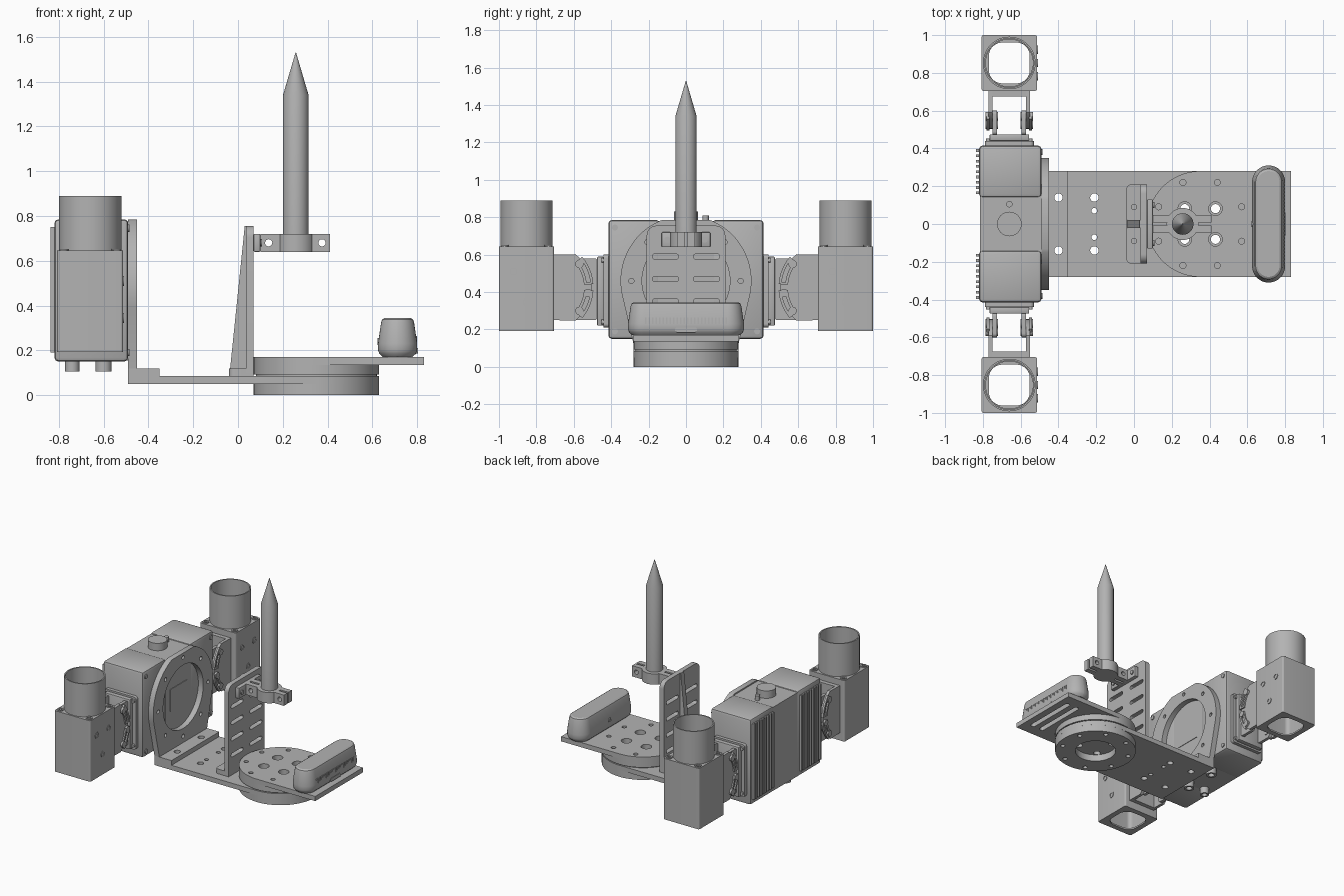
import bpy, bmesh
from math import sin, cos, pi, radians

cube = bpy.data.objects.get("Cube")
if cube:
    bpy.data.objects.remove(cube, do_unlink=True)

grey = bpy.data.materials.new("machined grey")
grey.use_nodes = True
grey.diffuse_color = (0.45, 0.45, 0.45, 1)
grey.node_tree.nodes["Principled BSDF"].inputs["Base Color"].default_value = (0.45, 0.45, 0.45, 1)
made = []


def finish(name, bm):
    bmesh.ops.remove_doubles(bm, verts=bm.verts, dist=1e-5)
    bmesh.ops.recalc_face_normals(bm, faces=bm.faces)
    mesh = bpy.data.meshes.new(name)
    bm.to_mesh(mesh)
    bm.free()
    mesh.materials.append(grey)
    ob = bpy.data.objects.new(name, mesh)
    bpy.context.collection.objects.link(ob)
    made.append(ob)
    return ob


def arc(u, v, r, a0, a1, n=24):
    return [(u + r * cos(radians(a0 + (a1 - a0) * i / n)),
             v + r * sin(radians(a0 + (a1 - a0) * i / n))) for i in range(n + 1)]


def circ(u, v, r, n=32):
    return arc(u, v, r, 0, 360, n)[:-1]


def rect(u0, v0, u1, v1, r=0.0):
    if r == 0:
        return [(u0, v0), (u1, v0), (u1, v1), (u0, v1)]
    pts = []
    for u, v, a in ((u1 - r, v1 - r, 0), (u0 + r, v1 - r, 90), (u0 + r, v0 + r, 180), (u1 - r, v0 + r, 270)):
        pts += arc(u, v, r, a, a + 90, 8)
    return pts


def slab(name, loops, lo, hi, axis="Z"):
    """Extrude an outline with holes along an axis; X uses (y, z), Y uses (x, z)."""
    cu = bpy.data.curves.new(name, "CURVE")
    cu.dimensions, cu.fill_mode, cu.extrude = "2D", "BOTH", (hi - lo) / 2
    for pts in loops:
        sp = cu.splines.new("POLY")
        sp.points.add(len(pts) - 1)
        for p, (u, v) in zip(sp.points, pts):
            p.co = (u, v, 0, 1)
        sp.use_cyclic_u = True
    tmp = bpy.data.objects.new(name + "_tmp", cu)
    bpy.context.collection.objects.link(tmp)
    mesh = bpy.data.meshes.new_from_object(tmp.evaluated_get(bpy.context.evaluated_depsgraph_get()))
    bm = bmesh.new()
    bm.from_mesh(mesh)
    bpy.data.objects.remove(tmp)
    bpy.data.curves.remove(cu)
    bpy.data.meshes.remove(mesh)
    for vert in bm.verts:
        u, v, w = vert.co
        w += (lo + hi) / 2
        vert.co = {"Z": (u, v, w), "X": (w, u, v), "Y": (u, w, v)}[axis]
    return finish(name, bm)


def box(name, x0, x1, y0, y1, z0, z1, bevel=0.0):
    bm = bmesh.new()
    bmesh.ops.create_cube(bm, size=1)
    for v in bm.verts:
        v.co = ((x0 + x1) / 2 + v.co.x * abs(x1 - x0), (y0 + y1) / 2 + v.co.y * abs(y1 - y0),
                (z0 + z1) / 2 + v.co.z * (z1 - z0))
    if bevel:
        bmesh.ops.bevel(bm, geom=bm.edges[:], offset=bevel, segments=2, affect="EDGES", profile=0.5)
    return finish(name, bm)


def loft(name, rings):
    """Skin a stack of equal-length rings given as (outline, z)."""
    bm = bmesh.new()
    rows = [[bm.verts.new((x, y, z)) for x, y in pts] for pts, z in rings]
    for a, b in zip(rows, rows[1:]):
        for i in range(len(a)):
            j = (i + 1) % len(a)
            bm.faces.new((a[i], a[j], b[j], b[i]))
    bm.faces.new(rows[0])
    bm.faces.new(rows[-1])
    return finish(name, bm)


# Base plate, lower disc and pad
CX, R = 0.35, 0.28
bolts = [circ(CX + 0.238 * cos(radians(a + 22.5)), 0.238 * sin(radians(a + 22.5)), 0.016, 16) for a in range(0, 360, 45)]
wide = [circ(CX + 0.115 * cos(radians(a)), 0.115 * sin(radians(a)), 0.036) for a in range(45, 360, 90)]
through = [circ(CX + 0.115 * cos(radians(a)), 0.115 * sin(radians(a)), 0.024) for a in range(45, 360, 90)]
pad_holes = [circ(-0.4, y, 0.022) for y in (-0.14, 0.14)]
plate_holes = pad_holes + [circ(-0.21, s * y, r) for s in (1, -1) for y, r in ((0.14, 0.022), (0.07, 0.015))]
slab("base_plate", [[(-0.49, -R)] + arc(CX, 0, R, -90, 90, 48) + [(-0.49, R)]] + plate_holes + through, 0.05, 0.085)
slab("lower_disc", [circ(CX, 0, R, 64), circ(CX, 0, 0.14, 48)] + bolts, 0, 0.05)
slab("rear_pad", [rect(-0.49, -R, -0.35, R)] + pad_holes, 0.085, 0.12)

# Upper turntable with its straight extension
slab("disc_gap", [circ(CX, 0, R - 0.01, 64)] + through, 0.083, 0.093)
slab("upper_disc", [circ(CX, 0, R, 64)] + bolts + through, 0.092, 0.135)
long_slots = [rect(x - 0.018, -0.2, x + 0.018, 0.2, 0.015) for x in (0.68, 0.76)]
slab("upper_plate", [arc(CX, 0, R, 90, 270, 48) + rect(0.82, -R, 0.83, R)[1:3]] + bolts + wide + long_slots, 0.135, 0.17)

# Rounded sensor bar with grille
loft("sensor_bar", [(rect(0.625 + i, -0.31 + i, 0.80 - i, 0.31 - i, 0.0874 - i), z)
                    for z, i in ((0.17, 0.022), (0.185, 0.006), (0.2, 0), (0.23, 0), (0.325, 0.014), (0.338, 0.019), (0.345, 0.03))])
for i in range(24):
    y = -0.215 + i * 0.43 / 23
    box("grille_bar", 0.786, 0.8, y - 0.005, y + 0.005, 0.22, 0.265)
slab("bar_tab", [rect(-0.06, 0.185, 0.06, 0.21, 0.01)], 0.79, 0.803, "X")
slab("bar_socket", [circ(0, 0.24, 0.016), circ(0, 0.24, 0.01)], 0.622, 0.64, "X")

# Upright bracket with slots and rib
slots = [rect(min(s * 0.04, s * 0.18), z - 0.014, max(s * 0.04, s * 0.18), z + 0.014, 0.0135)
         for s in (1, -1) for z in (0.23, 0.35, 0.47, 0.59)]
slab("upright_plate", [rect(-0.21, 0.085, 0.21, 0.7)[:2] + arc(0.16, 0.705, 0.05, 0, 90, 8)
                       + arc(-0.16, 0.705, 0.05, 90, 180, 8)] + slots, 0.035, 0.07, "X")
slab("upright_foot", [rect(-0.04, -0.21, 0.07, 0.21, 0.025)] + [circ(0, s * 0.09, 0.014, 16) for s in (1, -1)], 0.085, 0.12)
slab("upright_rib", [[(-0.035, 0.12), (0.04, 0.12), (0.04, 0.755), (0.03, 0.755)]], -0.02, 0.02, "Y")

# Clamp holding the pointed rod
PX = 0.258
slab("clamp_ring", [circ(PX, 0, 0.085, 48), circ(PX, 0, 0.055, 48)], 0.64, 0.72)
box("clamp_back", 0.07, 0.1, -0.13, 0.13, 0.64, 0.72, 0.004)
for s in (1, -1):
    for x0, x1, bx in ((0.1, 0.19, 0.137), (0.33, 0.41, 0.375)):
        lo, hi = sorted((s * 0.008, s * 0.047))
        slab("clamp_jaw", [rect(x0, 0.64, x1, 0.72), circ(bx, 0.68, 0.016, 24)], lo, hi, "Y")
    slab("clamp_bolt", [circ(s * 0.1, 0.68, 0.016, 16)], 0.1, 0.108, "X")
loft("pointed_rod", [(circ(PX, 0, r, 48), z) for z, r in ((0.64, 0.057), (1.34, 0.057), (1.53, 0.001))])

# Flange plate standing behind the base
right_side = [(0.28, 0.05), (0.28, 0.12)] + arc(0, 0.46, 0.35, -12, 68, 24)
flange_bolts = [circ(0.292 * cos(radians(a)), 0.46 + 0.292 * sin(radians(a)), 0.014, 16) for a in range(0, 360, 45)]
slab("flange", [right_side + [(-y, z) for y, z in reversed(right_side)], circ(0, 0.46, 0.235, 64)] + flange_bolts,
     -0.49, -0.45, "X")

# Main housing
HX = -0.66
box("housing_core", -0.815, -0.49, -0.15, 0.15, 0.155, 0.775)
slab("housing_knob", [circ(HX, 0, 0.065)], 0.77, 0.83)
slab("housing_pin", [circ(HX, 0.105, 0.017, 16)], 0.77, 0.81)
slab("cover_plate", [rect(-0.1, 0.38, 0.1, 0.54)], -0.492, -0.486, "X")
for x, y, r in ((-0.74, -0.12, 0.032), (-0.6, 0.12, 0.036), (-0.6, -0.12, 0.036)):
    slab("connector", [circ(x, y, r, 24), circ(x, y, r * 0.6, 24)], 0.105, 0.16)
for s in (1, -1):
    box("housing_shoulder", -0.82, -0.49, s * 0.14, s * 0.415, 0.15, 0.785, 0.018)
    for i in range(9):
        y = s * (0.165 + i * 0.028)
        box("cooling_fin", -0.836, -0.81, y - 0.007, y + 0.007, 0.19, 0.75)
    for z in (0.19, 0.745):
        slab("corner_screw", [circ(s * 0.38, z, 0.016, 16)], -0.495, -0.484, "X")

# Side hinges and towers, one on each side
def span(s, a, b):
    return sorted((s * a, s * b))


for s in (1, -1):
    slab("hinge_mount", [rect(-0.79, 0.21, -0.53, 0.6, 0.02)], *span(s, 0.41, 0.44), "Y")
    for x in (-0.77, -0.55):
        for z in (0.24, 0.57):
            slab("mount_screw", [circ(x, z, 0.013, 16)], *span(s, 0.44, 0.452), "Y")
    box("hinge_block", -0.765, -0.555, s * 0.44, s * 0.475, 0.22, 0.59, 0.006)
    box("tower_web", -0.77, -0.55, s * 0.675, s * 0.71, 0.25, 0.6)
    for t in (1, -1):
        # Fixed arm, swinging cheek and curved guides
        slab("hinge_arm", [rect(*(lambda a: (a[0], 0.25, a[1], 0.58))(span(s, 0.47, 0.6)), 0.02)],
             *sorted((HX + t * 0.065, HX + t * 0.088)), "X")
        cheek = arc(0.73, 0.425, 0.225, 128, 232, 32) + [(0.705, 0.25), (0.705, 0.6)]
        slab("hinge_cheek", [[(s * y, z) for y, z in cheek]], *sorted((HX + t * 0.088, HX + t * 0.11)), "X")
        for a in (158, 202):
            guide = arc(0.75, 0.425, 0.255, a - 18, a + 18, 16) + arc(0.75, 0.425, 0.205, a + 18, a - 18, 16)
            hole = arc(0.75, 0.425, 0.24, a - 15, a + 15, 16) + arc(0.75, 0.425, 0.22, a + 15, a - 15, 16)
            slab("curved_guide", [[(s * y, z) for y, z in g] for g in (guide, hole)],
                 *sorted((HX + t * 0.105, HX + t * 0.12)), "X")
        for z in (0.3, 0.395, 0.55):
            y = 0.57 if z != 0.395 else 0.525
            slab("hinge_bolt", [circ(s * y, z, 0.022, 20)], *sorted((HX + t * 0.06, HX + t * 0.125)), "X")

    # Square hollow tower with open tube on top
    cy, h = s * 0.8525, 0.1475

    def sq(half, r):
        return rect(HX - half, cy - half, HX + half, cy + half, r)

    slab("tower_body", [sq(h, 0.012), sq(0.13, 0.03)], 0.2, 0.635)
    slab("tower_top", [sq(h, 0.012), circ(HX, cy, 0.125, 48)], 0.635, 0.645)
    slab("tower_bottom", [sq(h, 0.012), sq(0.108, 0.07)], 0.193, 0.205)
    slab("tower_tube", [circ(HX, cy, 0.139, 64), circ(HX, cy, 0.13, 64)], 0.645, 0.89)
    for dx in (-0.118, 0.118):
        for dy in (-0.118, 0.118):
            ring = [circ(HX + dx, cy + dy, 0.022, 20), circ(HX + dx, cy + dy, 0.012, 16)]
            slab("tower_screw", ring, 0.645, 0.652)
    for dy, z in ((-0.07, 0.51), (0.07, 0.51), (0, 0.345)):
        ring = [circ(cy + dy, z, 0.022, 20), circ(cy + dy, z, 0.014, 16)]
        slab("face_screw", ring, HX + h - 0.005, HX + h + 0.004, "X")

# Smooth the round surfaces and keep crisp edges
bpy.ops.object.select_all(action="DESELECT")
for ob in made:
    ob.select_set(True)
bpy.context.view_layer.objects.active = made[0]
bpy.ops.object.shade_smooth_by_angle(angle=radians(30))
